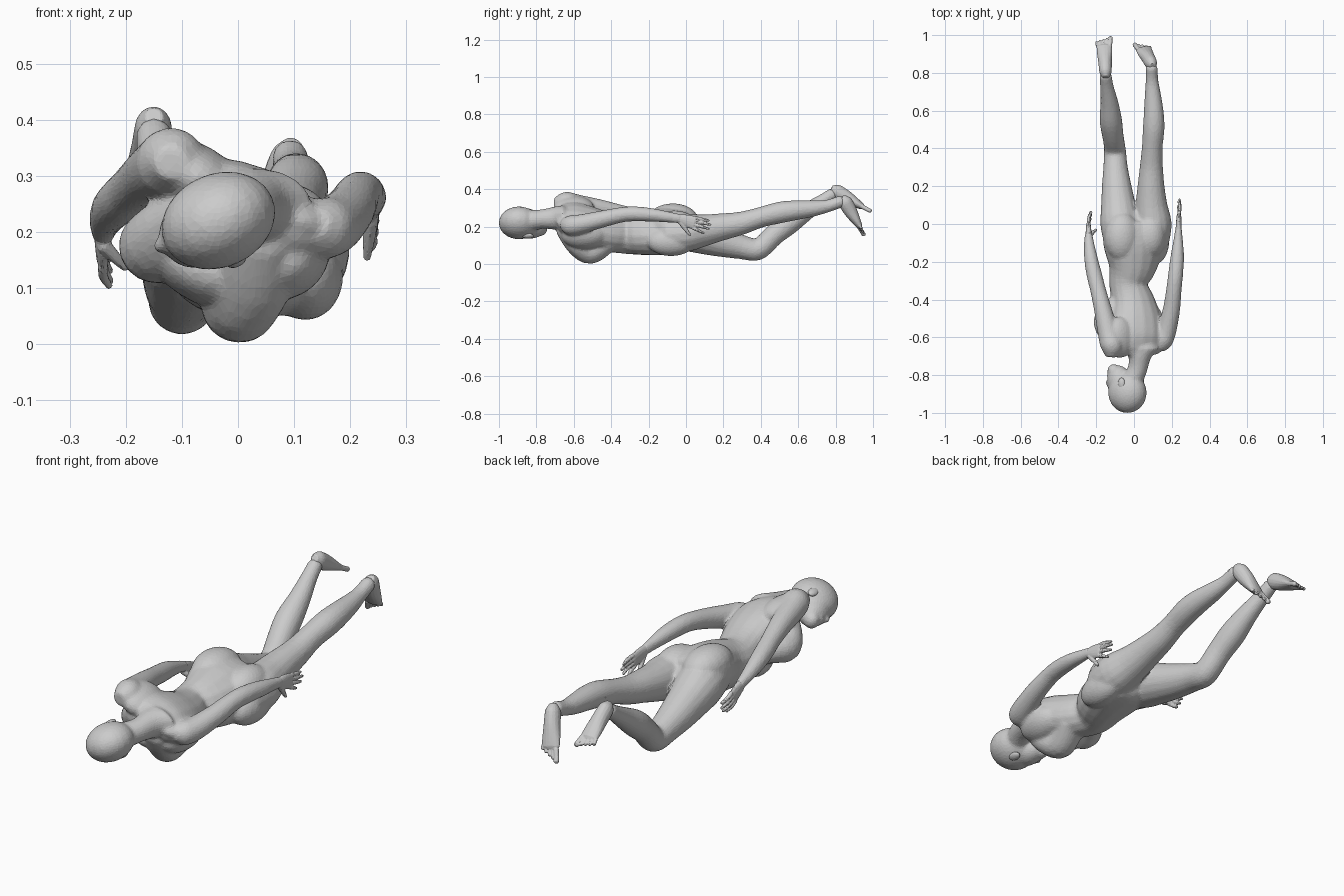
import bpy, bmesh, math
from mathutils import Vector, Matrix

SIDES = 16


def catmull(a, b, c, d, t):
    return [0.5 * (2*q + (r-p)*t + (2*p-5*q+4*r-s)*t*t + (3*q-p-3*r+s)*t**3)
            for p, q, r, s in zip(a, b, c, d)]


def tube(bm, secs, roll=0.0, steps=3, sides=SIDES):
    """Closed organic tube; a section is x, y, z, side radius, (thickness radius)."""
    secs = [list(s) if len(s) == 5 else list(s) + [s[3]] for s in secs]
    pts = []
    for i in range(len(secs) - 1):
        a, d = secs[max(i-1, 0)], secs[min(i+2, len(secs)-1)]
        pts += [catmull(a, secs[i], secs[i+1], d, k/steps) for k in range(steps)]
    pts.append(secs[-1])
    pos = [Vector(p[:3]) for p in pts]
    # rounded ends
    for end, nb in ((0, 1), (-1, -2)):
        d = (pos[end] - pos[nb]).normalized()
        r = min(pts[end][3:])
        tip = [*(pos[end] + d*r*0.6), pts[end][3]*0.6, pts[end][4]*0.6]
        pts.insert(0 if end == 0 else len(pts), tip)
    pos = [Vector(p[:3]) for p in pts]
    ref = Vector((math.cos(math.radians(roll)), 0, math.sin(math.radians(roll))))
    rings = []
    for i, p in enumerate(pts):
        t = (pos[min(i+1, len(pos)-1)] - pos[max(i-1, 0)]).normalized()
        side = (ref - t*ref.dot(t)).normalized()
        up = side.cross(t)
        rings.append([bm.verts.new(pos[i] + side*p[3]*math.cos(a) + up*p[4]*math.sin(a))
                      for a in (2*math.pi*k/sides for k in range(sides))])
    for r0, r1 in zip(rings, rings[1:]):
        for k in range(sides):
            bm.faces.new((r0[k], r0[(k+1) % sides], r1[(k+1) % sides], r1[k]))
    bm.faces.new(rings[0])
    bm.faces.new(rings[-1])


def blob(bm, centre, radii, roll=0.0):
    m = (Matrix.Translation(centre) @ Matrix.Rotation(-math.radians(roll), 4, 'Y')
         @ Matrix.Diagonal((*radii, 1)))
    bmesh.ops.create_uvsphere(bm, u_segments=20, v_segments=12, radius=1, matrix=m)


def finish(bm, name, voxel, smooth, ratio):
    bmesh.ops.recalc_face_normals(bm, faces=bm.faces)
    me = bpy.data.meshes.new(name)
    bm.to_mesh(me)
    bm.free()
    ob = bpy.data.objects.new(name, me)
    bpy.context.collection.objects.link(ob)
    mod = ob.modifiers.new("merge", 'REMESH')
    mod.mode, mod.voxel_size = 'VOXEL', voxel
    mod = ob.modifiers.new("soften", 'SMOOTH')
    mod.factor, mod.iterations = 0.5, smooth
    mod = ob.modifiers.new("facets", 'DECIMATE')
    mod.ratio = ratio


# torso, rolled so the chest turns towards -x
bm = bmesh.new()
tube(bm, [(.03, -.68, .258, .085, .05), (.028, -.66, .252, .13, .062), (.022, -.61, .235, .15, .088),
          (.015, -.52, .202, .143, .1), (-.002, -.42, .17, .119, .1), (-.03, -.32, .155, .102, .101),
          (-.008, -.22, .163, .135, .113), (0, -.1, .176, .173, .118), (0, 0, .173, .16, .103),
          (0, .03, .175, .11, .07)], roll=-24)
# shoulder blades and buttocks
blob(bm, (-.075, -.6, .298), (.09, .11, .058), -30)
blob(bm, (.1, -.61, .225), (.075, .085, .042), -20)
for c, r in (((-.062, -.07, .238), (.097, .135, .085)), ((.086, -.06, .2), (.085, .125, .087))):
    blob(bm, c, r, -20)
# chest sloping down from the collarbones
tube(bm, [(.03, -.655, .19, .06, .045), (.018, -.59, .115, .078, .06), (.003, -.525, .071, .07, .07),
          (.006, -.475, .083, .07, .065), (.01, -.42, .125, .085, .055)], -28)
tube(bm, [(-.05, -.655, .24, .06, .045), (-.11, -.585, .2, .07, .062), (-.147, -.525, .173, .068, .066),
          (-.132, -.475, .178, .062, .062), (-.075, -.42, .175, .055, .06)], -28)
blob(bm, (-.07, -.545, .135), (.1, .1, .058), -32)
blob(bm, (.09, -.545, .15), (.08, .12, .065), 40)
# low side of the hips
blob(bm, (.12, -.08, .12), (.068, .13, .078))

# neck and head, face towards -x
tube(bm, [(.035, -.65, .25, .1, .065), (.03, -.7, .245, .062), (.018, -.77, .24, .052), (-.015, -.84, .23, .058)])
blob(bm, (-.035, -.893, .22), (.106, .109, .084), 24)
blob(bm, (-.079, -.835, .197), (.062, .087, .062), 24)
blob(bm, (-.107, -.775, .187), (.034, .034, .038), 24)
tube(bm, [(-.122, -.875, .18, .012), (-.14, -.835, .174, .014)])
blob(bm, (-.127, -.803, .18), (.015, .015, .028), 24)

# arms
tube(bm, [(-.118, -.675, .325, .05), (-.118, -.64, .325, .062), (-.135, -.58, .315, .057), (-.163, -.46, .298, .048),
          (-.19, -.35, .275, .042), (-.205, -.29, .26, .042), (-.225, -.2, .24, .038),
          (-.238, -.1, .213, .027), (-.24, -.055, .197, .021, .026)])
tube(bm, [(.145, -.635, .21, .05), (.155, -.61, .207, .055), (.174, -.56, .214, .052), (.199, -.45, .24, .046),
          (.212, -.34, .264, .041), (.221, -.26, .268, .04), (.23, -.16, .26, .035),
          (.235, -.06, .246, .022, .027), (.236, -.03, .242, .02, .027)])

# legs
tube(bm, [(-.075, -.1, .19, .085), (-.075, 0, .175, .104), (-.083, .1, .143, .092), (-.092, .2, .115, .079),
          (-.098, .3, .09, .065), (-.1, .37, .076, .06), (-.103, .412, .097, .057), (-.112, .47, .155, .057),
          (-.123, .55, .217, .06), (-.13, .64, .278, .048), (-.144, .73, .338, .036), (-.15, .785, .375, .033)])
tube(bm, [(.095, -.1, .155, .09), (.1, 0, .165, .1), (.092, .1, .181, .085), (.09, .2, .2, .072),
          (.092, .3, .219, .062), (.096, .4, .25, .055), (.104, .5, .275, .058), (.105, .58, .287, .054),
          (.1, .68, .297, .044), (.095, .76, .311, .034), (.093, .83, .335, .033)])
finish(bm, "body", .006, 20, .14)


def foot(name, heel, ball, tip, roll):
    f = bmesh.new()
    heel, ball, tip = Vector(heel), Vector(ball), Vector(tip)
    mid = heel.lerp(ball, .45)
    tube(f, [(*heel, .026, .029), (*heel.lerp(ball, .12), .033, .038),
             (*mid, .036, .036), (*heel.lerp(ball, .8), .041, .025), (*ball, .041, .017)], roll)
    side = Vector((math.cos(math.radians(roll)), 0, math.sin(math.radians(roll))))
    inner = 1 if heel.x < 0 else -1
    for k in range(5):
        off = side * inner * (.031 - .0175*k)
        end = ball.lerp(tip, 1 - .13*k) + off * 1.05
        r = .013 if k == 0 else .0088
        tube(f, [(*(ball + off*.9), r), (*(ball + off).lerp(end, .6), r*.9), (*end, r*.95)], sides=10)
    finish(f, name, .0035, 3, .15)


foot("left_foot", (-.15, .79, .398), (-.157, .94, .308), (-.157, .985, .284), 0)
foot("right_foot", (.095, .843, .346), (.05, .925, .205), (.036, .95, .163), 10)


# hands: flat palm and five fingers fanned in the y-z plane
def hand(name, wrist, knuckle, thumb, tips):
    h = bmesh.new()
    w, kn = Vector(wrist), Vector(knuckle)
    fwd = (kn - w).normalized()
    across = Vector((1, 0, 0)).cross(fwd).normalized()
    tube(h, [(*w, .017, .022), (*w.lerp(kn, .5), .015, .033), (*kn, .012, .036)])
    for k, tip in enumerate(tips):
        base = kn + across * (.028 - .0187*k)
        tip = Vector(tip)
        bend = base.lerp(tip, .5) + Vector((math.copysign(.005, w.x), 0, 0))
        tube(h, [(*base, .0095), (*bend, .0088), (*tip, .0065)], sides=8)
    root = w.lerp(kn, .25) - across * .018
    th = Vector(thumb)
    tube(h, [(*root, .014), (*root.lerp(th, .55), .011), (*th, .007)], sides=8)
    finish(h, name, .0035, 2, .2)


hand("right_hand", (.236, -.045, .244), (.238, .045, .22), (.23, .022, .153),
     [(.236, .122, .232), (.24, .132, .21), (.238, .122, .188), (.232, .095, .165)])
hand("left_hand", (-.24, -.07, .202), (-.241, -.005, .162), (-.2, -.03, .135),
     [(-.226, .062, .152), (-.228, .066, .13), (-.227, .052, .112), (-.229, .03, .103)])

# ears on both sides of the head
for name, c in (("upper_ear", (-.066, -.845, .282)), ("lower_ear", (-.004, -.845, .15))):
    e = bmesh.new()
    blob(e, c, (.02, .032, .013), 24)
    finish(e, name, .003, 1, .3)
